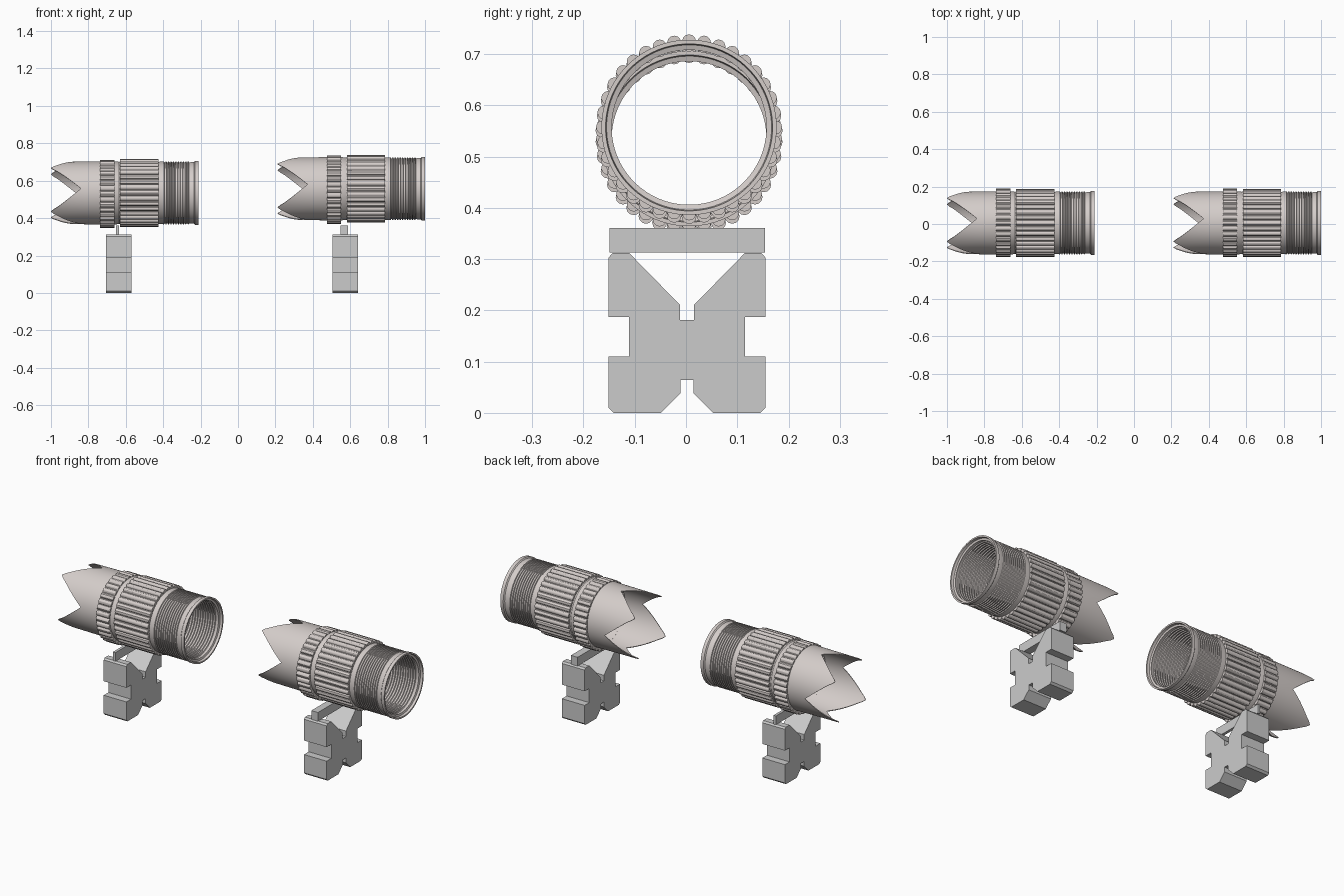
import bpy, bmesh
from math import sin, cos, pi, radians

if "Cube" in bpy.data.objects:
    bpy.data.objects.remove(bpy.data.objects["Cube"])

SIDES = 72
ROLL = radians(8)          # petals are rolled slightly about the barrel axis


def finish(name, bm, loc, smooth=True):
    bmesh.ops.recalc_face_normals(bm, faces=bm.faces)
    me = bpy.data.meshes.new(name)
    bm.to_mesh(me)
    bm.free()
    ob = bpy.data.objects.new(name, me)
    bpy.context.collection.objects.link(ob)
    ob.location = loc
    if smooth:
        bpy.context.view_layer.objects.active = ob
        ob.select_set(True)
        bpy.ops.object.shade_smooth_by_angle(angle=radians(30))
        ob.select_set(False)
    return ob


def petal_reach(a):
    """0 in the notches, 1 at the four rounded petal tips."""
    t = ((a - ROLL) / (pi / 2)) % 1.0
    t = 1 - abs(2 * t - 1)
    return t if t < 0.85 else 0.85 + 0.15 * sin((t - 0.85) / 0.15 * pi / 2)


def threads(x0, x1, count, crest, root):
    """Zigzag profile of a threaded length."""
    step = (x1 - x0) / count
    pts = []
    for i in range(count):
        x = x0 + i * step
        pts += [(x, crest), (x + step * 0.35, crest),
                (x + step * 0.5, root), (x + step * 0.85, root)]
    return pts


def barrel(name, loc):
    # closed wall profile (x from hood tip, radius): outside then inside
    outer = [(0.16, 0.167), (0.18, 0.168), (0.26, 0.169), (0.345, 0.169),
             (0.365, 0.166), (0.372, 0.170), (0.572, 0.170), (0.574, 0.166)]
    outer += threads(0.60, 0.745, 11, 0.168, 0.163)
    outer += [(0.75, 0.165), (0.765, 0.165), (0.77, 0.171), (0.788, 0.171)]
    inner = [(0.788, 0.163), (0.775, 0.161), (0.772, 0.151)]
    inner += threads(0.58, 0.76, 12, 0.151, 0.156)[::-1]
    inner += [(0.57, 0.155), (0.36, 0.157), (0.18, 0.162), (0.16, 0.163)]
    prof = outer + inner
    bm = bmesh.new()
    rings = []
    for i in range(SIDES):
        a = 2 * pi * i / SIDES + ROLL
        f = petal_reach(a)
        ring = []
        for k, (x, r) in enumerate(prof):
            if k in (0, len(prof) - 1):
                x -= 0.16 * f
            ring.append(bm.verts.new((x, r * sin(a), r * cos(a))))
        rings.append(ring)
    n = len(prof)
    for i in range(SIDES):
        p, q = rings[i], rings[(i + 1) % SIDES]
        for k in range(n):
            m = (k + 1) % n
            bm.faces.new((p[k], q[k], q[m], p[m]))
    return finish(name, bm, loc)


def ribs(name, loc, x0, x1, radius, rod, count, dz=0.0):
    """Ring of thin rods lying along the barrel."""
    bm = bmesh.new()
    seg = 12
    for i in range(count):
        a = 2 * pi * i / count
        cy, cz = radius * sin(a), radius * cos(a) + dz
        ends = []
        for x in (x0, x1):
            ends.append([bm.verts.new((x, cy + rod * sin(2 * pi * j / seg),
                                       cz + rod * cos(2 * pi * j / seg)))
                         for j in range(seg)])
        for j in range(seg):
            m = (j + 1) % seg
            bm.faces.new((ends[0][j], ends[0][m], ends[1][m], ends[1][j]))
        bm.faces.new(ends[0])
        bm.faces.new(ends[1])
    return finish(name, bm, loc)


def v_block(name, x0, x1):
    # half of the symmetrical end profile (y, z), mirrored for the other side
    half = [(0.013, 0.064), (0.013, 0.038), (0.049, 0.002), (0.051, 0),
            (0.143, 0), (0.153, 0.01), (0.153, 0.11), (0.113, 0.11),
            (0.113, 0.187), (0.153, 0.187), (0.153, 0.303), (0.145, 0.312),
            (0.113, 0.312), (0.014, 0.211), (0.014, 0.181)]
    prof = half + [(-y, z) for y, z in reversed(half)]
    bm = bmesh.new()
    face = bm.faces.new([bm.verts.new((x0, y + 0.002, z)) for y, z in prof])
    ext = bmesh.ops.extrude_face_region(bm, geom=[face], use_keep_orig=True)
    for v in ext["geom"]:
        if isinstance(v, bmesh.types.BMVert):
            v.co.x = x1
    return finish(name, bm, (0, 0, 0), smooth=False)


def box(name, x0, x1, y0, y1, z0, z1):
    bm = bmesh.new()
    bmesh.ops.create_cube(bm, size=1)
    bmesh.ops.scale(bm, vec=(x1 - x0, y1 - y0, z1 - z0), verts=bm.verts)
    return finish(name, bm, ((x0 + x1) / 2, (y0 + y1) / 2, (z0 + z1) / 2), False)


metal = bpy.data.materials.new("warm_grey")
metal.diffuse_color = (0.66, 0.61, 0.59, 1)
metal.use_nodes = True
metal.node_tree.nodes["Principled BSDF"].inputs["Base Color"].default_value = metal.diffuse_color

# two assemblies: start x, axis height, spacer bar extents
for side, x, z, bar in (("left", -1.0, 0.535, (-0.652, -0.637)),
                        ("right", 0.212, 0.557, (0.548, 0.588))):
    loc = (x, 0.006, z)
    parts = [barrel(side + "_barrel", loc),
             ribs(side + "_narrow_grip", loc, 0.263, 0.34, 0.168, 0.0145, 36, -0.006),
             ribs(side + "_wide_grip", loc, 0.37, 0.575, 0.168, 0.0135, 36)]
    for ob in parts:
        ob.data.materials.append(metal)
    v_block(side + "_block", x + 0.293, x + 0.43)
    box(side + "_spacer_bar", bar[0], bar[1], -0.149, 0.154, 0.313, 0.361)
